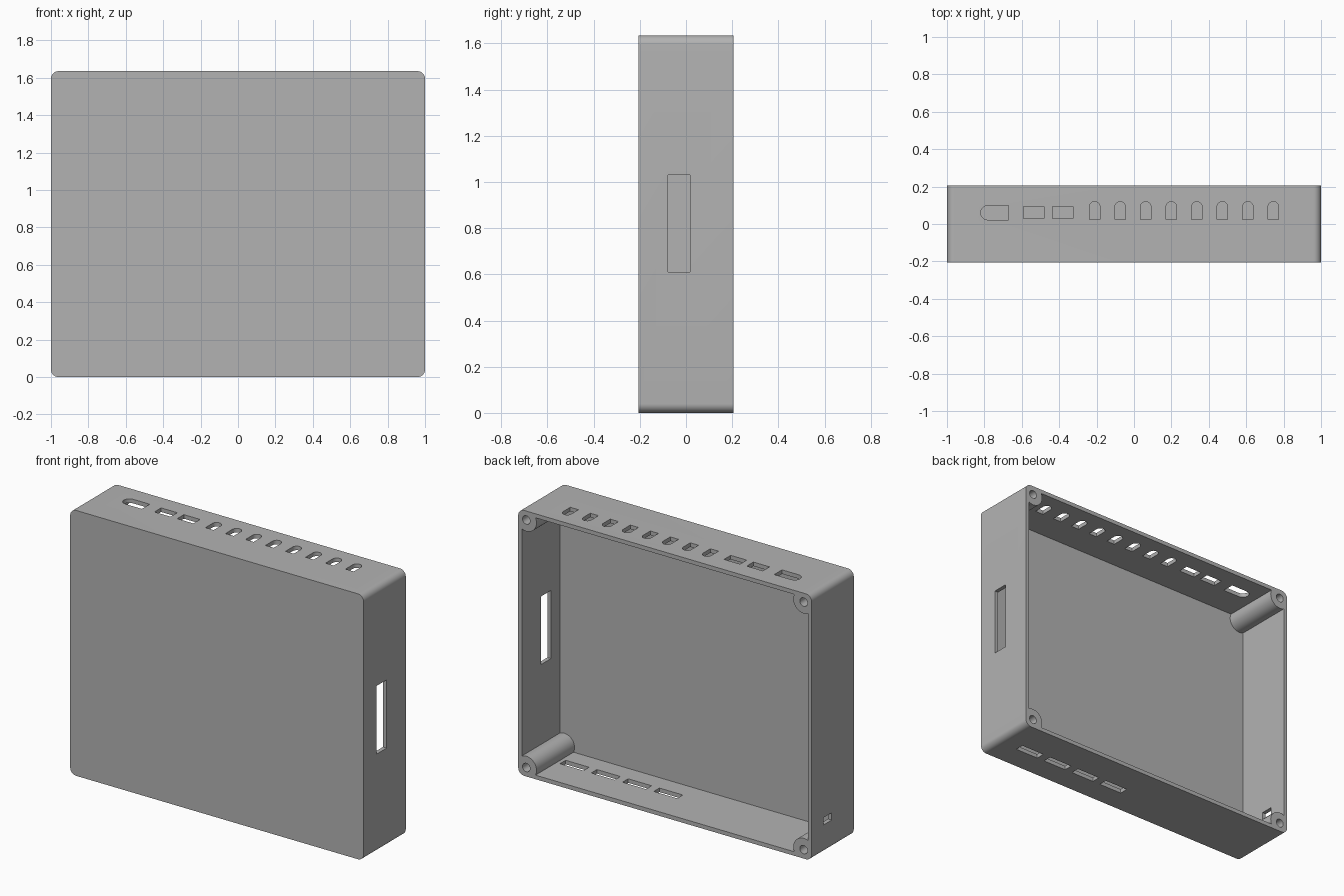
import bpy
import bmesh
from math import cos, sin, radians

cube = bpy.data.objects.get("Cube")
if cube:
    bpy.data.objects.remove(cube, do_unlink=True)

HALF_X, HALF_Y, HALF_Z = 1.0, 0.205, 0.8175
WALL, FLOOR = 0.025, 0.04
SCREW_INSET = 0.055


def arc(cx, cy, r, start, end, steps=10):
    angles = [radians(start + (end - start) * i / steps) for i in range(steps + 1)]
    return [(cx + r * cos(a), cy + r * sin(a)) for a in angles]


def corner_loop(inset, r, start, end, steps=10):
    """Closed outline of the case with one arc in each corner."""
    points = []
    for k, (sx, sz) in enumerate([(1, 1), (-1, 1), (-1, -1), (1, -1)]):
        points += arc(sx * (HALF_X - inset), HALF_Z + sz * (HALF_Z - inset), r,
                      start + 90 * k, end + 90 * k, steps)
    return points


def rect(cx, cy, w, h):
    return [(cx + sx * w / 2, cy + sy * h / 2)
            for sx, sy in [(-1, -1), (1, -1), (1, 1), (-1, 1)]]


def prism(name, outline, axis, low, high):
    """Extrude an outline along the x, y or z axis."""
    place = {"x": lambda u, v, d: (d, u, v),
             "y": lambda u, v, d: (u, d, v),
             "z": lambda u, v, d: (u, v, d)}[axis]
    bm = bmesh.new()
    base = bm.faces.new([bm.verts.new(place(u, v, low)) for u, v in outline])
    moved = bmesh.ops.extrude_face_region(bm, geom=[base])["geom"]
    bmesh.ops.translate(bm, vec=place(0, 0, high - low),
                        verts=[g for g in moved if isinstance(g, bmesh.types.BMVert)])
    bmesh.ops.recalc_face_normals(bm, faces=bm.faces)
    mesh = bpy.data.meshes.new(name)
    bm.to_mesh(mesh)
    bm.free()
    obj = bpy.data.objects.new(name, mesh)
    bpy.context.collection.objects.link(obj)
    return obj


def cut(target, outline, axis, low, high):
    cutter = prism("cutter", outline, axis, low, high)
    cutter.hide_render = True
    mod = target.modifiers.new("cut", "BOOLEAN")
    mod.operation = "DIFFERENCE"
    mod.solver = "EXACT"
    mod.object = cutter
    bpy.context.view_layer.objects.active = target
    bpy.ops.object.modifier_apply(modifier=mod.name)
    bpy.data.objects.remove(cutter, do_unlink=True)


# Outer shell with rounded corners
case = prism("enclosure_case", corner_loop(0.04, 0.04, 0, 90), "y", -HALF_Y, HALF_Y)
grey = bpy.data.materials.new("plain_grey")
grey.use_nodes = True
grey.diffuse_color = (0.45, 0.45, 0.45, 1)
grey.node_tree.nodes["Principled BSDF"].inputs["Base Color"].default_value = grey.diffuse_color
case.data.materials.append(grey)

# Cavity open at the back, leaving a round post in each corner
cut(case, corner_loop(SCREW_INSET, 0.07, -64.6, -205.4, 16), "y", -HALF_Y + FLOOR, HALF_Y + 0.1)

# Screw holes in the posts
for sx in (-1, 1):
    for sz in (-1, 1):
        hole = arc(sx * (HALF_X - SCREW_INSET), HALF_Z + sz * (HALF_Z - SCREW_INSET),
                   0.026, 0, 345, 23)
        cut(case, hole, "y", -0.05, HALF_Y + 0.1)

# Top openings: one round-ended slot, two rectangles, a row of arches
top = (2 * HALF_Z - 0.06, 2 * HALF_Z + 0.1)
cut(case, [(-0.67, 0.022), (-0.67, 0.098)] + arc(-0.782, 0.06, 0.038, 90, 270), "z", *top)
for x in (-0.535, -0.38):
    cut(case, rect(x, 0.062, 0.11, 0.065), "z", *top)
for i in range(8):
    x = -0.21 + 0.1364 * i
    cut(case, [(x - 0.028, 0.023), (x + 0.028, 0.023)] + arc(x, 0.092, 0.028, 0, 180), "z", *top)

# Bottom row of four slots
for i in range(4):
    cut(case, rect(0.777 - 0.213 * i, -0.025, 0.16, 0.055), "z", -0.1, 0.06)

# Tall slot in the left wall and small port in the right wall
cut(case, rect(-0.03, 0.82, 0.096, 0.42), "x", HALF_X - 0.06, HALF_X + 0.1)
cut(case, rect(0.05, 0.2, 0.08, 0.045), "x", -HALF_X - 0.1, -HALF_X + 0.06)

bpy.ops.object.select_all(action="DESELECT")
case.select_set(True)
bpy.context.view_layer.objects.active = case
bpy.ops.object.shade_smooth_by_angle(angle=radians(30))
